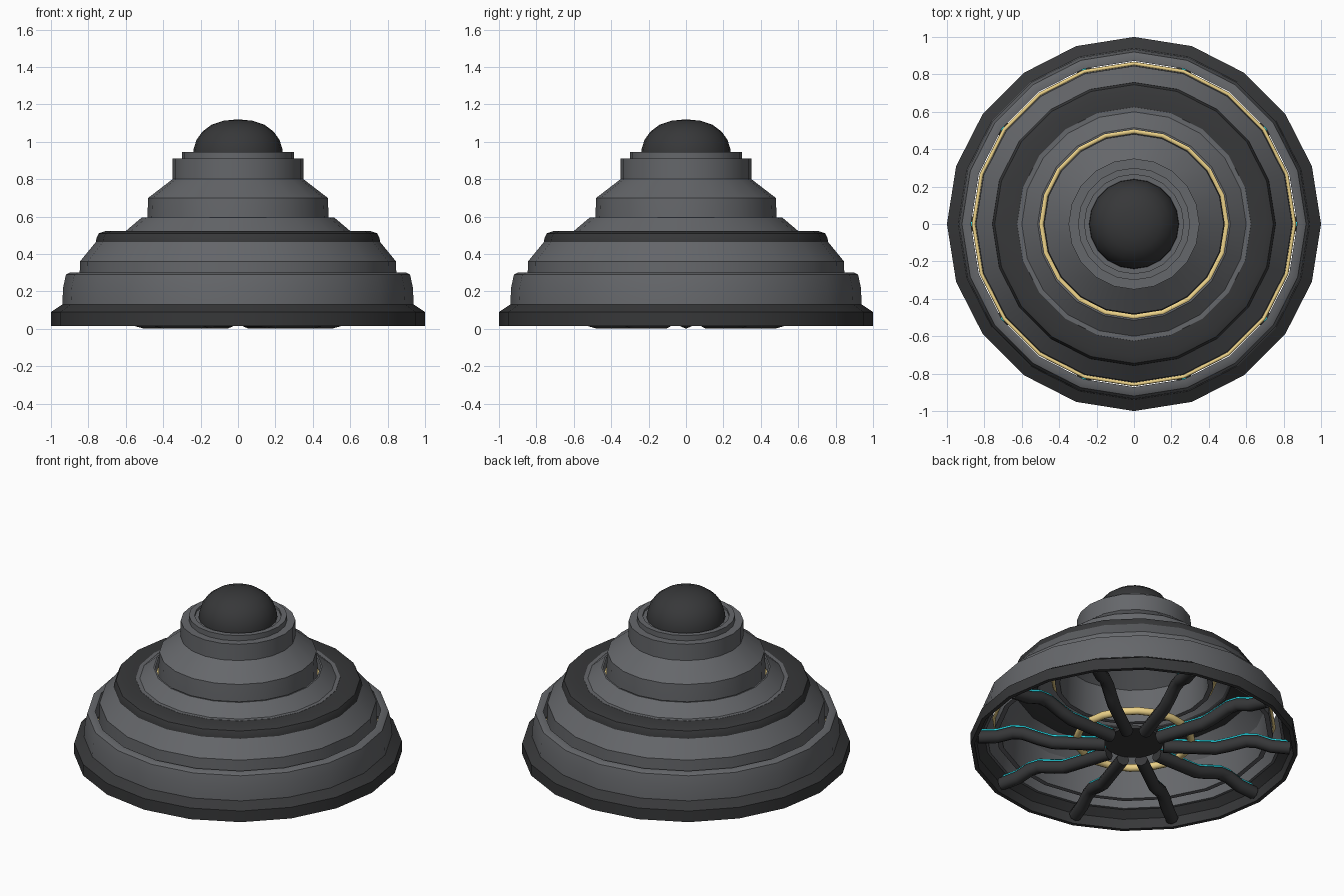
import bpy, bmesh, math
from mathutils import Vector

if "Cube" in bpy.data.objects:
    bpy.data.objects.remove(bpy.data.objects["Cube"])

SIDES = 20


def material(name, rgb):
    m = bpy.data.materials.new(name)
    m.diffuse_color = (*rgb, 1)
    m.use_nodes = True
    m.node_tree.nodes["Principled BSDF"].inputs["Base Color"].default_value = m.diffuse_color
    return m


GREY = material("grey_metal", (0.13, 0.135, 0.145))
DARK = material("dark_metal", (0.038, 0.039, 0.041))
GOLD = material("gold", (0.85, 0.65, 0.25))
CYAN = material("cyan", (0.02, 0.75, 0.85))


def finish(bm, name, mat, angle=30):
    bmesh.ops.recalc_face_normals(bm, faces=bm.faces)
    me = bpy.data.meshes.new(name)
    bm.to_mesh(me)
    bm.free()
    ob = bpy.data.objects.new(name, me)
    bpy.context.collection.objects.link(ob)
    me.materials.append(mat)
    bpy.ops.object.select_all(action='DESELECT')
    ob.select_set(True)
    bpy.context.view_layer.objects.active = ob
    bpy.ops.object.shade_smooth_by_angle(angle=math.radians(angle))
    return ob


def lathe(name, profile, mat, angle=30):
    """Closed (radius, height) outline revolved around z."""
    bm = bmesh.new()
    vs = [bm.verts.new((r, 0, z)) for r, z in profile]
    es = [bm.edges.new((vs[i], vs[(i + 1) % len(vs)])) for i in range(len(vs))]
    bmesh.ops.spin(bm, geom=vs + es, cent=(0, 0, 0), axis=(0, 0, 1),
                   angle=math.tau, steps=SIDES, use_duplicate=False)
    bmesh.ops.remove_doubles(bm, verts=bm.verts, dist=1e-4)
    return finish(bm, name, mat, angle)


def ring(name, radius, z, tube, mat):
    lathe(name, [(radius + tube * math.cos(i * math.tau / 8),
                  z + tube * math.sin(i * math.tau / 8)) for i in range(8)], mat, 60)


def tube(name, path, radius, mat, n, turn):
    """Capped tube along an (r, z) path, turned around z."""
    bm = bmesh.new()
    rows = []
    for i, (r, z) in enumerate(path):
        a, b = path[max(i - 1, 0)], path[min(i + 1, len(path) - 1)]
        t = Vector((b[0] - a[0], 0, b[1] - a[1])).normalized()
        up = Vector((-t.z, 0, t.x))
        rows.append([bm.verts.new(Vector((r, 0, z)) + radius * (
            up * math.cos(k * math.tau / n) + Vector((0, 1, 0)) * math.sin(k * math.tau / n)))
            for k in range(n)])
    for p, q in zip(rows, rows[1:]):
        for k in range(n):
            bm.faces.new((p[k], p[(k + 1) % n], q[(k + 1) % n], q[k]))
    bm.faces.new(rows[0])
    bm.faces.new(rows[-1])
    finish(bm, name, mat, 65).rotation_euler.z = turn


# Stepped shell, hollow from below
lathe("base_rim", [(1, .015), (1, .09), (.94, .13), (.91, .13), (.97, .08), (.975, .015)], DARK)
lathe("lower_tier", [(.94, .12), (.935, .22), (.92, .29), (.90, .30), (.872, .30),
                     (.885, .27), (.905, .12)], GREY)
lathe("second_tier", [(.85, .14), (.845, .36), (.755, .47), (.72, .47),
                      (.81, .35), (.82, .14)], GREY)
lathe("dark_band", [(.76, .46), (.757, .485), (.745, .51), (.71, .522), (.60, .522),
                    (.60, .495), (.71, .46)], DARK)
lathe("shoulder", [(.635, .495), (.625, .523), (.60, .523), (.515, .595), (.505, .595),
                   (.585, .51)], GREY)
lathe("third_tier", [(.485, .47), (.485, .60), (.48, .70), (.35, .80), (.35, .91), (.30, .91),
                     (.30, .945), (.265, .945), (.265, .93), (.235, .93),
                     (.235, .90), (.32, .885), (.32, .78), (.45, .69), (.455, .47)], GREY)
lathe("dome", [(.24, .93), (.238, .96), (.222, 1.01), (.19, 1.055), (.14, 1.092),
               (.075, 1.113), (0, 1.12), (0, .93)], DARK)

# Gold rings in the gaps between tiers, and the one under the arms
ring("outer_gold_ring", .858, .20, .010, GOLD)
ring("inner_gold_ring", .497, .52, .015, GOLD)
ring("bottom_gold_ring", .35, .085, .024, GOLD)

# Hub and ten bent arms with bright strips along their tops
lathe("hub", [(0, .06), (.18, .06), (.18, .08), (0, .08)], DARK)
ARM = [(.18, .042), (.50, .042), (.58, .065), (.68, .10), (.75, .10), (.84, .07), (.955, .062)]
STRIP = [(r, z + .041) for r, z in ARM]
for i in range(10):
    a = i * math.tau / 10
    tube(f"arm_{i}", ARM, .041, DARK, 8, a)
    tube(f"arm_strip_{i}", STRIP, .016, CYAN, 6, a)
